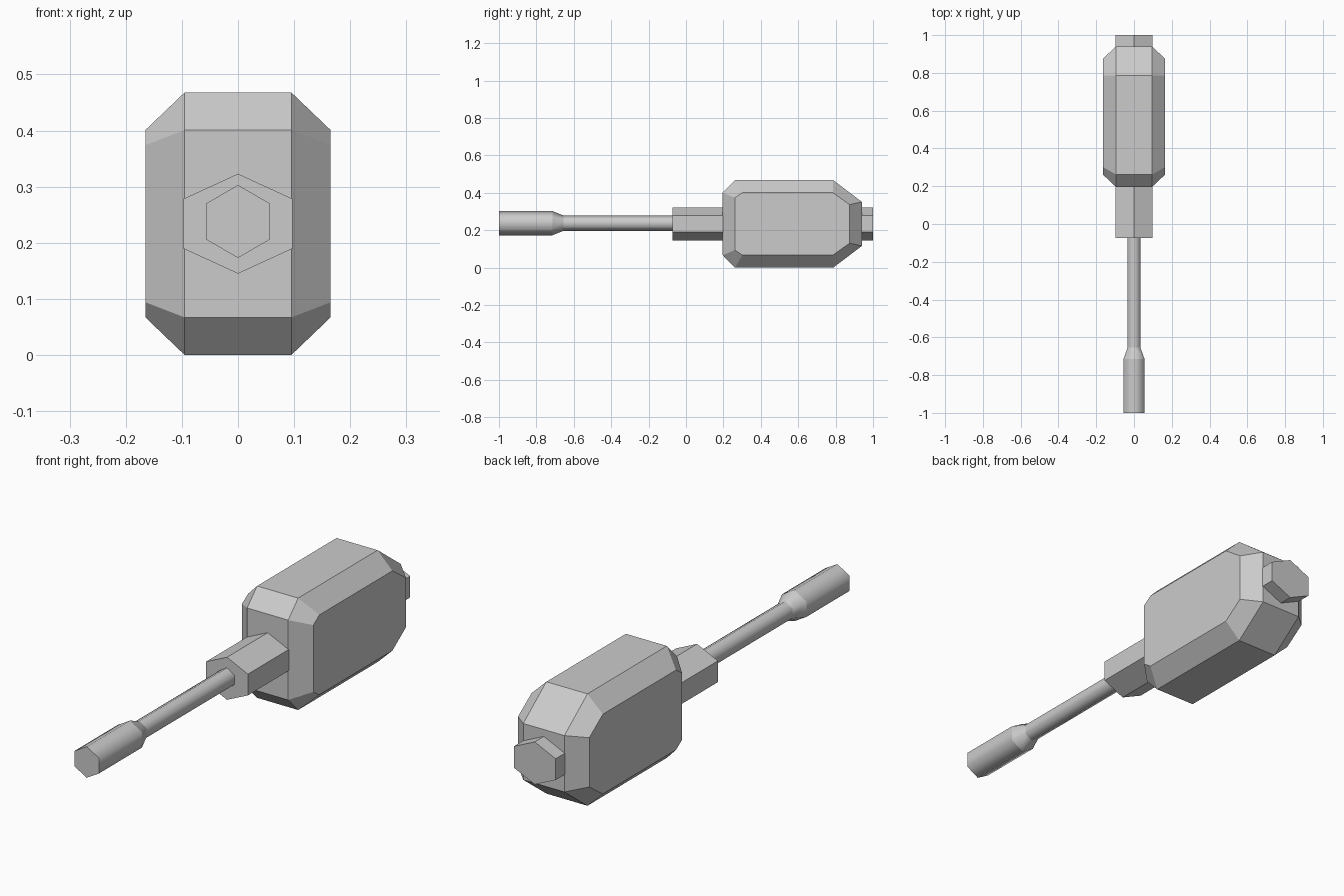
import bpy, bmesh
from math import sin, cos, pi

old = bpy.data.objects.get("Cube")
if old:
    bpy.data.objects.remove(old, do_unlink=True)

# Single plain grey material
grey = bpy.data.materials.new("plain_grey")
grey.use_nodes = True
colour = (0.6, 0.6, 0.6, 1)
grey.diffuse_color = colour
grey.node_tree.nodes["Principled BSDF"].inputs["Base Color"].default_value = colour


def loft(name, rings, smooth=False):
    """Skin a stack of equal-sized rings and cap both ends."""
    bm = bmesh.new()
    loops = [[bm.verts.new(p) for p in ring] for ring in rings]
    n = len(loops[0])
    for a, b in zip(loops, loops[1:]):
        for i in range(n):
            j = (i + 1) % n
            bm.faces.new((a[i], a[j], b[j], b[i])).smooth = smooth
    bm.faces.new(loops[0])
    bm.faces.new(loops[-1])
    bmesh.ops.recalc_face_normals(bm, faces=bm.faces)
    # Round the sides only; keep every ring crisp
    for loop in loops:
        for i in range(n):
            bm.edges.get((loop[i], loop[(i + 1) % n])).smooth = False
    mesh = bpy.data.meshes.new(name)
    bm.to_mesh(mesh)
    bm.free()
    mesh.materials.append(grey)
    obj = bpy.data.objects.new(name, mesh)
    bpy.context.collection.objects.link(obj)
    return obj


def hexagon(y, half_width, half_height, z):
    return [(half_width * sin(i * pi / 3) / sin(pi / 3), y,
             z + half_height * cos(i * pi / 3)) for i in range(6)]


def side_profile(x, front, front_cut, rear_cut, rear, half, front_half, rear_half):
    """Eight-sided outline of the grip at one x position."""
    z = 0.234
    upper = [(front, front_half), (front_cut, half), (rear_cut, half), (rear, rear_half)]
    outline = upper + [(y, -h) for y, h in reversed(upper)]
    return [(x, y, z + h) for y, h in outline]


# Chamfered grip
inner = (0.262, 0.302, 0.785, 0.875, 0.167, 0.14, 0.103)
outer = (0.196, 0.262, 0.787, 0.94, 0.234, 0.167, 0.118)
loft("grip", [side_profile(-0.165, *inner), side_profile(-0.095, *outer),
              side_profile(0.095, *outer), side_profile(0.165, *inner)])

# Hexagonal core showing as the collar in front and the end cap behind
loft("collar_and_end_cap", [hexagon(y, 0.097, 0.089, 0.234) for y in (-0.073, 1.0)])

# Shaft flaring into the thicker tip
stations = [(-0.06, 0.034, 0.041), (-0.655, 0.034, 0.041),
            (-0.715, 0.056, 0.065), (-1.0, 0.056, 0.065)]
loft("shaft_and_tip", [hexagon(y, w, h, 0.238) for y, w, h in stations], smooth=True)
